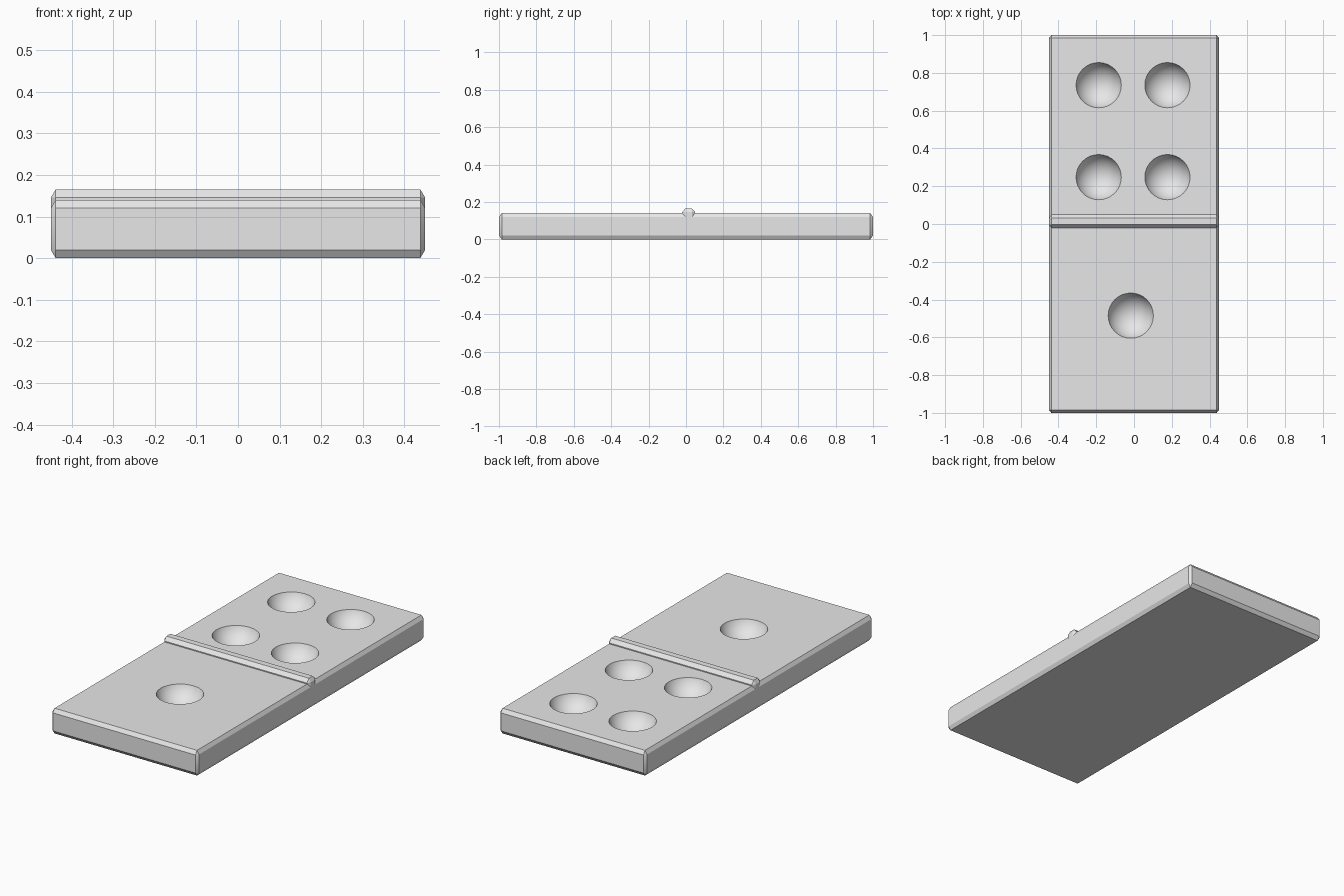
import bpy
import bmesh
from mathutils import Matrix, Vector

cube = bpy.data.objects.get("Cube")
if cube:
    bpy.data.objects.remove(cube, do_unlink=True)

grey = bpy.data.materials.new("plain grey")
grey.use_nodes = True
COLOR = (0.8, 0.8, 0.8, 1)
grey.diffuse_color = COLOR
grey.node_tree.nodes["Principled BSDF"].inputs["Base Color"].default_value = COLOR


def add_object(name, bm):
    mesh = bpy.data.meshes.new(name)
    bm.to_mesh(mesh)
    bm.free()
    mesh.materials.append(grey)
    obj = bpy.data.objects.new(name, mesh)
    bpy.context.collection.objects.link(obj)
    return obj


def chamfered_box(name, size, center, chamfer):
    """Box whose chamfer has its own width along each axis."""
    bm = bmesh.new()
    bmesh.ops.create_cube(bm, size=1)
    bmesh.ops.scale(bm, vec=[s / c for s, c in zip(size, chamfer)], verts=bm.verts)
    bmesh.ops.bevel(bm, geom=bm.edges[:], offset=1, segments=1,
                    affect='EDGES', profile=0.5)
    bmesh.ops.scale(bm, vec=chamfer, verts=bm.verts)
    bmesh.ops.translate(bm, vec=center, verts=bm.verts)
    return add_object(name, bm)


# Tile body and the raised bar across its middle
THICK = 0.14
body = chamfered_box("tile_body", (0.9, 2, THICK), (0, 0, THICK / 2),
                     (0.012, 0.015, 0.02))
bar = chamfered_box("divider_bar", (0.9, 0.07, 0.065), (0, 0.014, 0.133),
                    (0.012, 0.018, 0.02))

# Spherical cutters for the pips: four on the back half, one on the front
PIP_RADIUS, DEPTH = 0.12, 0.085
ball_radius = (PIP_RADIUS ** 2 + DEPTH ** 2) / (2 * DEPTH)
pips = [(x, y) for x in (-0.187, 0.177) for y in (0.248, 0.735)] + [(-0.017, -0.485)]
bm = bmesh.new()
for x, y in pips:
    place = Matrix.Translation(Vector((x, y, THICK - DEPTH + ball_radius)))
    bmesh.ops.create_uvsphere(bm, u_segments=32, v_segments=32,
                              radius=ball_radius, matrix=place)
for face in bm.faces:
    face.smooth = True
cutter = add_object("pip_cutter", bm)
cutter.hide_render = True

cut = body.modifiers.new("pips", 'BOOLEAN')
cut.operation = 'DIFFERENCE'
cut.solver = 'EXACT'
cut.object = cutter

# Apply the cut and drop the helper
bpy.context.view_layer.objects.active = body
body.select_set(True)
bpy.ops.object.modifier_apply(modifier=cut.name)
bpy.data.objects.remove(cutter, do_unlink=True)

# Smooth dimples, crisp chamfers
bpy.ops.object.shade_smooth_by_angle(angle=0.5)
